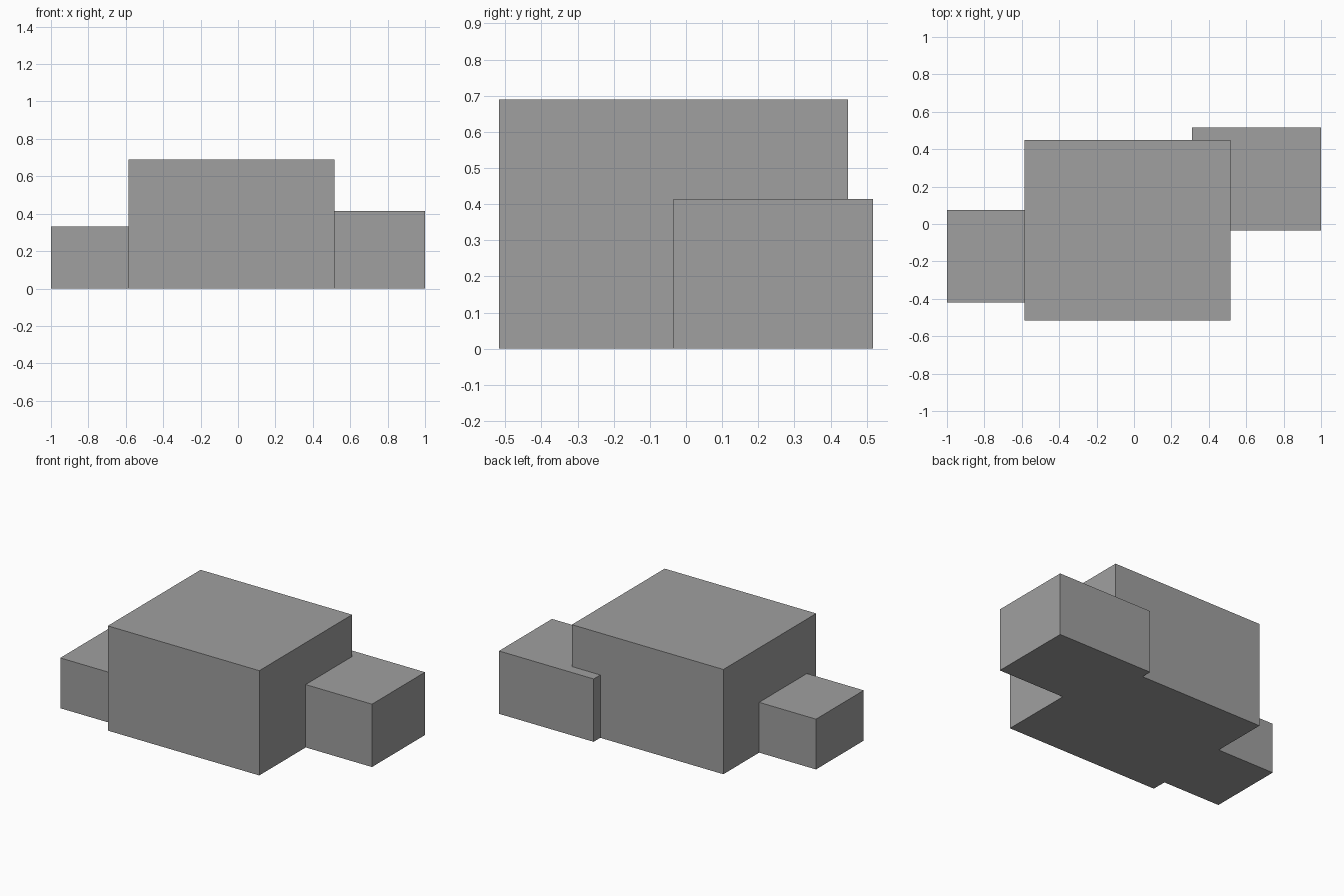
import bpy

if "Cube" in bpy.data.objects:
    bpy.data.objects.remove(bpy.data.objects["Cube"])

UNIT = 2 / 14.5   # overall length of 14.5 modules becomes 2 units
Y_SHIFT = -0.25   # centres the group in depth

grey = bpy.data.materials.new("grey")
grey.diffuse_color = (0.35, 0.35, 0.35, 1)
grey.use_nodes = True
grey.node_tree.nodes["Principled BSDF"].inputs["Base Color"].default_value = grey.diffuse_color


def block(name, x, y, size):
    """Box standing on the ground, centred on x, y, measured in modules."""
    bpy.ops.mesh.primitive_cube_add(
        size=1, location=((x - 0.25) * UNIT, (y + Y_SHIFT) * UNIT, size[2] / 2 * UNIT))
    ob = bpy.context.object
    ob.name = name
    ob.scale = [s * UNIT for s in size]
    bpy.ops.object.transform_apply(location=False, rotation=False, scale=True)
    ob.data.materials.append(grey)


# Large centre block with two lower wings pushed into its sides
block("main_block", 0, 0, (8, 7, 5))
block("right_wing", 5, 2, (5, 4, 3))
block("left_wing", -5, -1, (4, 3.6, 2.4))
